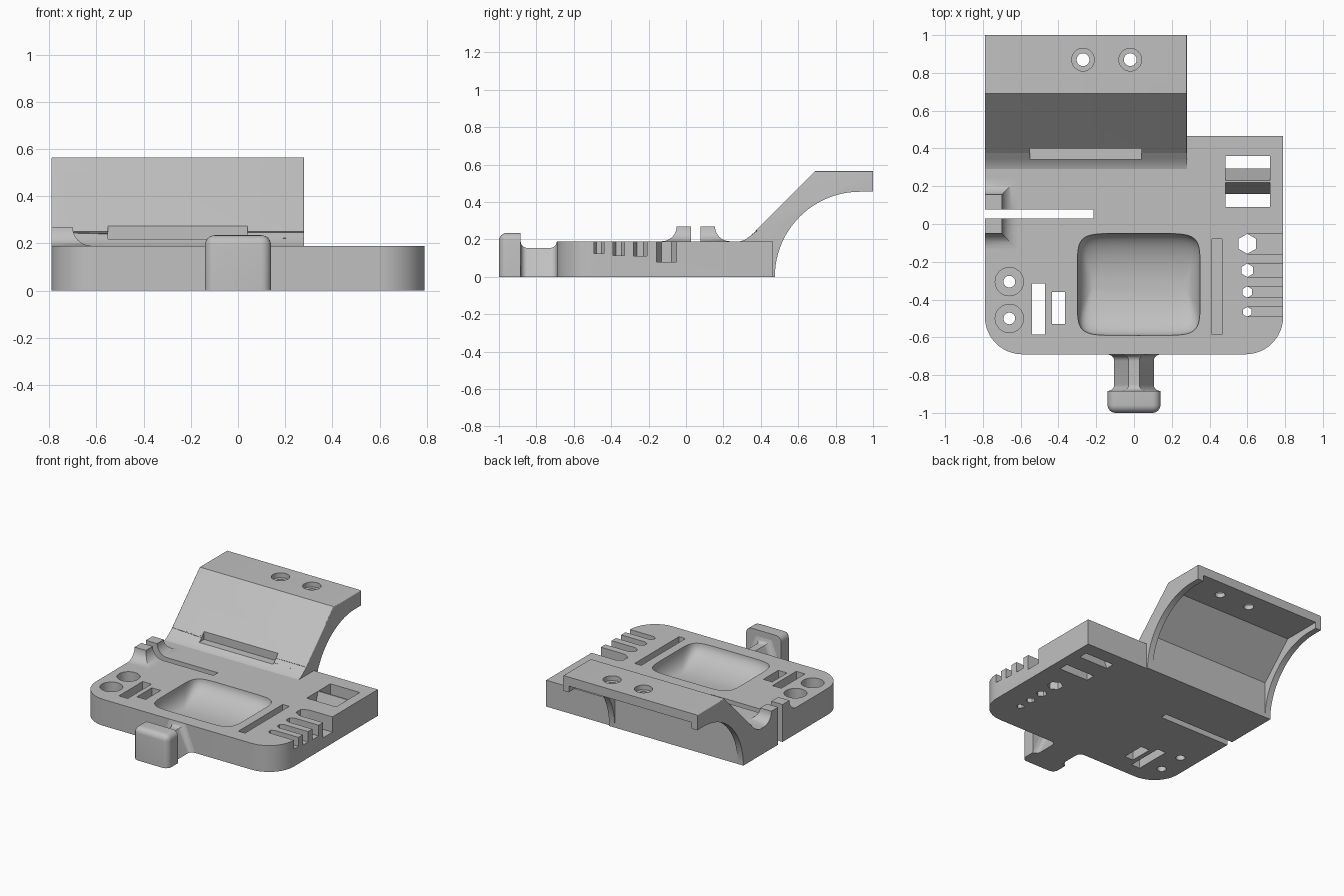
import bpy, bmesh
from math import sin, cos, pi, copysign

if "Cube" in bpy.data.objects:
    bpy.data.objects.remove(bpy.data.objects["Cube"], do_unlink=True)

GREY = (0.53, 0.53, 0.53, 1)
grey = bpy.data.materials.new("plain grey")
grey.use_nodes = True
grey.diffuse_color = GREY
grey.node_tree.nodes["Principled BSDF"].inputs["Base Color"].default_value = GREY


def loft(name, rings, bevel=0, rule=None):
    """Skin equal rings of points, cap both ends, bevel edges chosen by a rule."""
    bm = bmesh.new()
    rows = [[bm.verts.new(p) for p in ring] for ring in rings]
    n = len(rows[0])
    for a, b in zip(rows, rows[1:]):
        for i in range(n):
            j = (i + 1) % n
            bm.faces.new((a[i], a[j], b[j], b[i]))
    bm.faces.new(rows[0])
    bm.faces.new(rows[-1])
    bmesh.ops.recalc_face_normals(bm, faces=bm.faces)
    if bevel:
        edges = [e for e in bm.edges if rule(e.verts[0].co, e.verts[1].co)]
        bmesh.ops.bevel(bm, geom=edges, offset=bevel, segments=6, profile=0.5,
                        affect='EDGES', clamp_overlap=True)
    mesh = bpy.data.meshes.new(name)
    bm.to_mesh(mesh)
    bm.free()
    mesh.materials.append(grey)
    obj = bpy.data.objects.new(name, mesh)
    bpy.context.collection.objects.link(obj)
    return obj


def up(name, pts, z0, z1):
    return loft(name, [[(x, y, z) for x, y in pts] for z in (z0, z1)])


def across(name, pts, x0, x1, **kw):
    return loft(name, [[(x, y, z) for y, z in pts] for x in (x0, x1)], **kw)


def rect(x0, x1, y0, y1):
    return [(x0, y0), (x1, y0), (x1, y1), (x0, y1)]


def arc(cx, cy, r, a0, a1, n):
    return [(cx + r * cos(a0 + (a1 - a0) * i / n), cy + r * sin(a0 + (a1 - a0) * i / n))
            for i in range(n + 1)]


def ring(cx, cy, r, n=32, turn=0):
    return arc(cx, cy, r, turn, turn + 2 * pi, n)[:-1]


def select(obj):
    bpy.ops.object.select_all(action='DESELECT')
    obj.select_set(True)
    bpy.context.view_layer.objects.active = obj


def cut(obj, cutter):
    cutter.hide_render = True
    mod = obj.modifiers.new("cut", 'BOOLEAN')
    mod.operation, mod.solver, mod.object = 'DIFFERENCE', 'EXACT', cutter
    select(obj)
    bpy.ops.object.modifier_apply(modifier=mod.name)
    bpy.data.objects.remove(cutter, do_unlink=True)


TOP = 0.19

# Base plate with two rounded front corners
outline = [(0.79, 0.465), (-0.79, 0.465)]
outline += arc(-0.59, -0.49, 0.2, pi, 1.5 * pi, 12)
outline += arc(0.59, -0.49, 0.2, 1.5 * pi, 2 * pi, 12)
plate = up("base_plate", outline, 0, TOP)

# Scooped tray
rings = []
for k in range(13):
    a = 0.12 + (pi / 2 - 0.12) * k / 12
    sx, sy = 0.325 * (0.72 + 0.28 * sin(a)), 0.27 * sin(a)
    z = TOP - 0.13 * cos(a)
    pts = []
    for x, y in ring(0, 0, 1, 56):
        pts.append((0.025 + sx * copysign(abs(x) ** 0.3, x),
                    -0.32 + sy * copysign(abs(y) ** 0.3, y), z))
    rings.append(pts)
rings.append([(x, y, TOP + 0.05) for x, y, z in rings[-1]])
cut(plate, loft("tray_cutter", rings))

# Straight tool slots: extents and floor
for x0, x1, y0, y1, floor in [(0.413, 0.465, -0.585, -0.08, 0.05),
                              (-0.54, -0.47, -0.585, -0.315, -0.1),
                              (-0.435, -0.365, -0.53, -0.36, -0.1)]:
    cut(plate, up("slot_cutter", rect(x0, x1, y0, y1), floor, 0.3))

# Stepped round holes
for y in (-0.305, -0.5):
    cut(plate, up("bore_cutter", ring(-0.66, y, 0.075), 0.07, 0.3))
    cut(plate, up("hole_cutter", ring(-0.66, y, 0.031), -0.1, 0.1))

# Hexagonal holes with slots open to the side
for y, r, floor in [(-0.105, 0.053, 0.08), (-0.245, 0.036, 0.112),
                    (-0.36, 0.03, 0.115), (-0.465, 0.026, 0.125)]:
    cut(plate, up("hex_cutter", ring(0.6, y, r, 6, pi / 2), -0.1, 0.3))
    cut(plate, up("side_slot_cutter", rect(0.6, 0.9, y - r, y + r), floor, 0.3))

# Twin openings with a wedge-shaped bar between them
for wall, top_y, low_y in [(0.36, 0.23, 0.295), (0.09, 0.22, 0.16)]:
    slope = (low_y - top_y) / TOP
    pts = [(wall, -0.1), (wall, 0.3), (top_y - 0.11 * slope, 0.3), (low_y + 0.1 * slope, -0.1)]
    cut(plate, across("wedge_cutter", pts, 0.485, 0.72))

# Raised cable guide with flared foot
rings = [[(-0.79, 0.235, TOP - 0.01), (-0.62, 0.235, TOP - 0.01),
          (-0.62, -0.13, TOP - 0.01), (-0.79, -0.13, TOP - 0.01)]]
for k in range(9):
    t = pi / 2 * (1 - k / 8)
    o, z = 0.08 * (1 - cos(t)), 0.27 - 0.08 * sin(t)
    rings.append([(-0.79, 0.155 + o, z), (-0.7 + o, 0.155 + o, z),
                  (-0.7 + o, -0.05 - o, z), (-0.79, -0.05 - o, z)])
guide = loft("cable_guide", rings)
for part in (plate, guide):
    cut(part, up("cable_slot_cutter", rect(-0.9, -0.215, 0.028, 0.078), -0.1, 0.4))

# Rear hanging arm: sloped front, curved back edge
profile = [(0.465, 0), (0.465, 0.17), (0.29, 0.17), (0.29, TOP), (0.315, 0.198),
           (0.345, 0.22), (0.375, 0.25), (0.69, 0.565), (1, 0.565), (1, 0.455)]
profile += arc(0.93, 0, 0.455, pi / 2, pi, 24)


def arm_rim(a, b):
    return a.x == b.x and min(a.z, b.z) > 0.24 and max(a.z, b.z) > 0.56 and a.z - a.y > -0.5 \
        and min(a.z, b.z) != max(a.z, b.z) * 0 and (a.z > 0.56) + (b.z > 0.56) >= 1 \
        and not (abs(a.y - b.y) < 0.01)


arm = across("hanging_arm", profile, -0.79, 0.28, bevel=0.035, rule=arm_rim)

# Hollow back between two side ribs
hollow = [(0.475, -0.1), (0.475, 0.265), (0.71, 0.5), (1.1, 0.5), (1.1, -0.1)]
cut(arm, across("hollow_cutter", hollow, -0.745, 0.235))

# Notch at the foot of the slope
cut(arm, up("notch_cutter", rect(-0.55, 0.04, 0.2, 0.4), 0.218, 0.4))

# Stepped screw holes in the arm
for x in (-0.27, -0.02):
    cut(arm, up("arm_bore_cutter", ring(x, 0.87, 0.06), 0.53, 0.7))
    cut(arm, up("arm_hole_cutter", ring(x, 0.87, 0.034), 0.3, 0.6))

# Front hook neck, tapered upward and flared at both ends
rings = []
R = 0.035
steps = [i / 6 for i in range(7)]
stations = [(-0.885 + R * s, R * (1 - (1 - (1 - s) ** 2) ** 0.5)) for s in steps]
stations += [(-0.69 - R * s, R * (1 - (1 - (1 - s) ** 2) ** 0.5)) for s in reversed(steps)]
for y, f in stations:
    rings.append([(-0.105 - f, y, 0), (0.105 + f, y, 0),
                  (0.028 + f, y, 0.155 + f), (-0.028 - f, y, 0.155 + f)])
neck = loft("hook_neck", rings)


# Front hook end, rounded on the front, sides and top
def hook_rim(a, b):
    return max(a.z, b.z) > 0.2 and min(a.y, b.y) < -0.9


hook = loft("hook_end", [[(x, y, z) for x, y in rect(-0.14, 0.14, -1, -0.885)]
                         for z in (0, 0.235)], bevel=0.042, rule=hook_rim)

for part in (plate, guide, arm, neck, hook):
    select(part)
    bpy.ops.object.shade_smooth_by_angle(angle=0.52)
